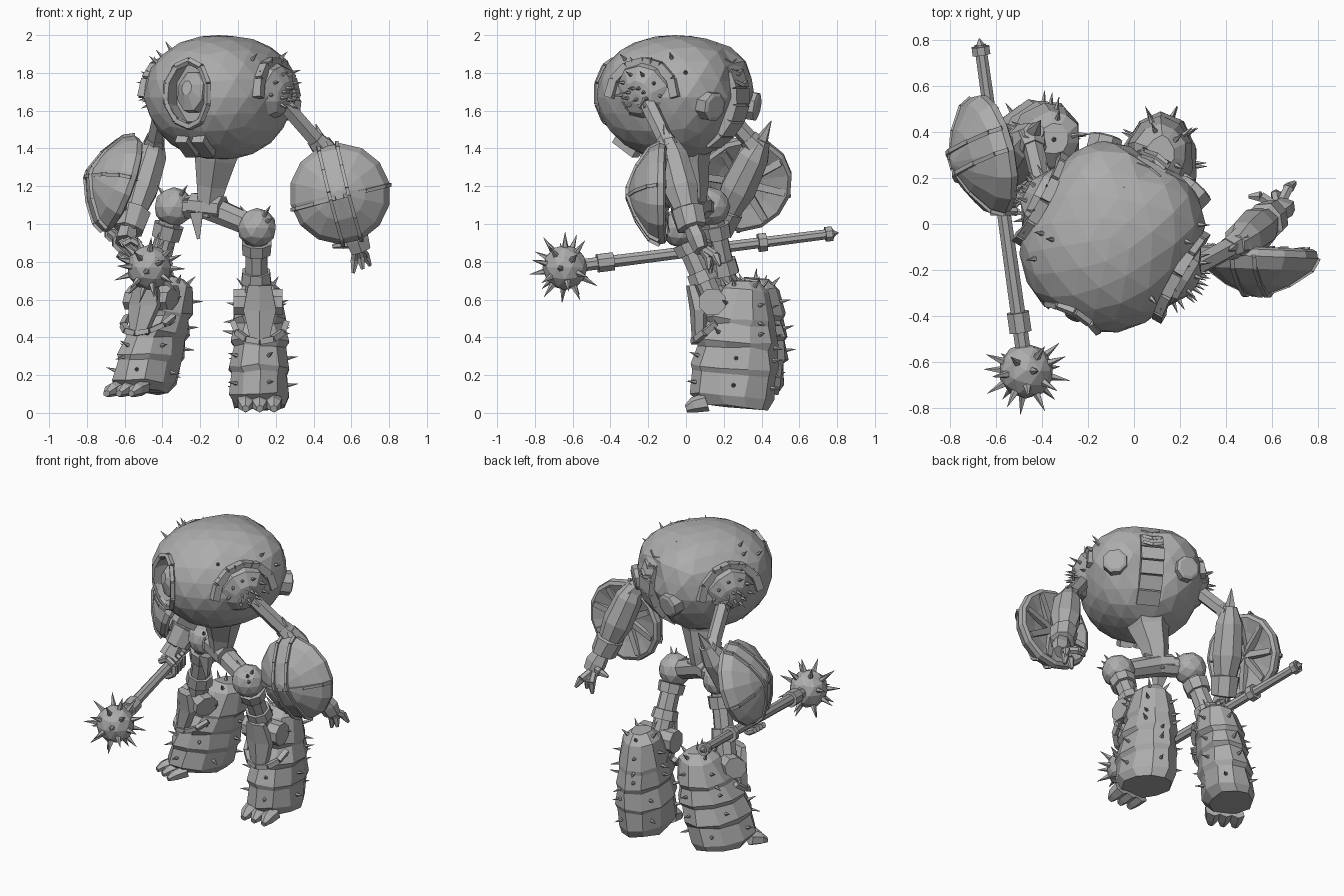
import bpy, bmesh, math, random
from mathutils import Vector as V, Matrix

random.seed(4)
if "Cube" in bpy.data.objects:
    bpy.data.objects.remove(bpy.data.objects["Cube"])

steel = bpy.data.materials.new("grey steel")
steel.use_nodes = True
GREY = (0.42, 0.42, 0.42, 1)
steel.diffuse_color = GREY
steel.node_tree.nodes["Principled BSDF"].inputs["Base Color"].default_value = GREY


def finish(name, bm):
    bmesh.ops.remove_doubles(bm, verts=bm.verts, dist=0.0005)
    bmesh.ops.recalc_face_normals(bm, faces=bm.faces)
    mesh = bpy.data.meshes.new(name)
    bm.to_mesh(mesh)
    bm.free()
    mesh.materials.append(steel)
    ob = bpy.data.objects.new(name, mesh)
    bpy.context.collection.objects.link(ob)
    return ob


def parts(name, lofts, n=8, jitter=0, warp=None):
    """Each loft is a list of stations (point, radius[, second radius]); warp moves local points."""
    bm = bmesh.new()
    for stations in lofts:
        d = (V(stations[-1][0]) - V(stations[0][0])).normalized()
        ax = V((0, 1, 0) if abs(d.z) > 0.6 else (0, 0, 1)).cross(d).normalized()
        ay = d.cross(ax)
        rings = []
        for p, ra, *rb in stations:
            rb = rb[0] if rb else ra
            ring = []
            for i in range(n):
                a = math.tau * (i + 0.5) / n
                off = V([random.uniform(-jitter, jitter) for _ in "xyz"])
                co = V(p) + ax * ra * math.cos(a) + ay * rb * math.sin(a) + off
                ring.append(bm.verts.new(warp(*co) if warp else co))
            rings.append(ring)
        for r, s in zip(rings, rings[1:]):
            for i in range(n):
                bm.faces.new((r[i], r[i - 1], s[i - 1], s[i]))
        bm.faces.new(rings[0])
        bm.faces.new(rings[-1])
    return finish(name, bm)


def loft(name, stations, n=8, jitter=0, warp=None):
    return parts(name, [stations], n, jitter, warp)


def rod(name, a, b, r, r2=None, n=8):
    return loft(name, [(a, r), (b, r if r2 is None else r2)], n)


def segments(pts, *r):
    return [[(a, *r), (b, *r)] for a, b in zip(pts, pts[1:])]


def ball(name, c, r):
    bm = bmesh.new()
    bmesh.ops.create_icosphere(bm, subdivisions=2, radius=r, matrix=Matrix.Translation(c))
    return finish(name, bm)


def spikes(name, ob, rule, length, radius, every=1):
    """Cones standing on the faces that satisfy the rule."""
    faces = [p for p in ob.data.polygons if rule(p.center, p.normal)][::every]
    parts(name, [[(p.center - p.normal * 0.01, radius), (p.center + p.normal * length, 0.001)]
                 for p in faces], 5)


def lerp(a, b, t):
    return V(a).lerp(V(b), t)


# Body frame: the torso and right leg are turned toward the model's right
TURN = Matrix.Rotation(math.radians(-29), 3, "Z")


def B(x, y, z):
    return TURN @ V((x, y, z)) + V((-0.1, -0.06, 0))


# Torso: round in front, boxy behind, tapering to the waist
bm = bmesh.new()
bmesh.ops.create_icosphere(bm, subdivisions=3, radius=1)
for v in bm.verts:
    power = 2.2 + 0.7 * max(0, v.co.y)
    p = v.co / sum(abs(c) ** power for c in v.co) ** (1 / power)
    k = 1 + random.uniform(-0.012, 0.012)
    if p.y > 0.3 and abs(p.x) < 0.2:
        k *= 0.95
    if p.z < 0:
        k *= 1 + (0.1 + 0.18 * max(0, p.y)) * p.z
    depth = 0.415 if p.y < 0 else 0.395
    v.co = B(p.x * 0.375 * k, p.y * depth * k, 1.67 + p.z * 0.33)
torso = finish("torso", bm)

# Face opening cut into the shell, with rim and eye
cutter = loft("face_cutter", [((0.02, -0.6, 1.69), 0.125, 0.175), ((0.02, -0.31, 1.69), 0.11, 0.16)], warp=B)
cutter.hide_render = True
cut = torso.modifiers.new("face", "BOOLEAN")
cut.object = cutter
cut.solver = "EXACT"
bpy.context.view_layer.objects.active = torso
bpy.ops.object.modifier_apply(modifier="face")
bpy.data.objects.remove(cutter)
rim = []
for i in range(11):
    a = math.tau * i / 10
    x, z = 0.13 * math.sin(a), 0.175 * math.cos(a)
    depth = math.sqrt(1 - (x / 0.4) ** 2 - (z / 0.36) ** 2)
    rim.append((x + 0.02, -0.41 * depth, 1.69 + z))
parts("face_rim", segments(rim, 0.02), 5, warp=B)
loft("eye", [((0.02, -0.29, 1.70), 0.09, 0.12), ((0.02, -0.35, 1.70), 0.08, 0.11),
             ((0.02, -0.39, 1.72), 0.03, 0.04)], warp=B)
parts("jaw_plates", [[((s * 0.05, -0.32, 1.45), 0.05, 0.03), ((s * 0.05, -0.2, 1.37), 0.05, 0.03)]
                     for s in (-1, 1)], 4, warp=B)

# Spine band with chevron vents
spine = []
for i in range(9):
    a = math.radians(-55 + i * 16)
    spine.append((0, 0.39 * math.cos(a), 1.67 + 0.3 * math.sin(a)))
parts("spine", segments(spine, 0.1, 0.04), 4, warp=B)
vents = []
for i in range(5):
    a = math.radians(15 + i * 11)
    y, z = 0.415 * math.cos(a), 1.67 + 0.325 * math.sin(a)
    vents += segments([(-0.06, y, z), (0, y + 0.012, z - 0.02), (0.06, y, z)], 0.014)
parts("spine_vents", vents, 4, warp=B)

for side, s in (("left", 1), ("right", -1)):
    loft(side + "_exhaust", [((s * 0.2, 0.26, 1.64), 0.08), ((s * 0.23, 0.37, 1.62), 0.078),
                             ((s * 0.232, 0.378, 1.62), 0.06)], warp=B)
    # Shoulder socket with spikes and an arched guard
    cap = loft(side + "_shoulder", [((s * 0.26, 0, 1.7), 0.18), ((s * 0.35, 0, 1.69), 0.155),
                                    ((s * 0.4, 0, 1.67), 0.09), ((s * 0.415, 0, 1.66), 0.03)],
               10, 0.006, B)
    out = TURN @ V((s, 0, 0))
    spikes(side + "_shoulder_spikes", cap, lambda c, n: n.dot(out) > 0.3 and c.z > 1.62, 0.05, 0.013)
    arch = [(s * (0.35 - 0.02 * math.sin(a)), 0.2 * math.cos(a), 1.67 + 0.19 * math.sin(a))
            for a in [math.pi * i / 6 for i in range(7)]]
    parts(side + "_shoulder_guard", segments(arch, 0.033), 4, warp=B)
spikes("torso_spikes", torso, lambda c, n: c.z > 1.8 and abs(n.dot(TURN @ V((1, 0, 0)))) > 0.5,
       0.05, 0.014, 5)

# Waist and pelvis
pelvis = V((-0.16, 0.04, 1.09))
loft("waist", [((-0.11, 0.0, 1.44), 0.16, 0.16), ((-0.12, 0.0, 1.34), 0.125, 0.125),
               ((-0.14, 0.03, 1.2), 0.09, 0.09), ((-0.16, 0.04, 1.04), 0.055, 0.06)], 6)
rod("pelvis", pelvis + V((0.08, -0.04, -0.01)), pelvis - V((0.08, -0.04, -0.01)), 0.07)
rod("pelvis_flap", pelvis + V((-0.06, -0.06, -0.03)), pelvis + V((-0.05, -0.07, -0.17)), 0.05, 0.01, 4)

# Calf bands: height, forward offset, half width, half depth
CALF = [(0.7, 0.3, 0.06, 0.07), (0.65, 0.3, 0.115, 0.13), (0.5, 0.28, 0.15, 0.19),
        (0.47, 0.28, 0.14, 0.18), (0.38, 0.265, 0.158, 0.22), (0.35, 0.26, 0.145, 0.21),
        (0.24, 0.25, 0.168, 0.235), (0.21, 0.25, 0.15, 0.22), (0.09, 0.235, 0.165, 0.225),
        (0.035, 0.25, 0.135, 0.18)]


def leg(side, hip, place):
    hip, knee = V(hip), place(-0.02, 0.13, 0.6)
    rod(side + "_hip_link", pelvis, hip, 0.07, 0.06)
    joint = ball(side + "_hip_ball", hip, 0.105)
    spikes(side + "_hip_spikes", joint, lambda c, n: n.z > 0.3 and n.y < 0.3, 0.05, 0.014, 6)
    parts(side + "_thigh", [[(lerp(hip, knee, 0.1), 0.06), (knee, 0.065)],
                            [(lerp(hip, knee, 0.2), 0.085), (lerp(hip, knee, 0.35), 0.08)],
                            [(lerp(hip, knee, 0.6), 0.078), (lerp(hip, knee, 0.75), 0.085)]])
    loft(side + "_knee_axle", [((-0.14, 0.13, 0.59), 0.075), ((0.12, 0.13, 0.59), 0.075)], warp=place)
    loft(side + "_knee_guard", [((0, 0.02, 0.68), 0.07, 0.03), ((0, 0.06, 0.55), 0.1, 0.05),
                                ((0, 0.06, 0.4), 0.06, 0.04)], 6, warp=place)
    strap = [(0.14 * math.cos(a), 0.15 + 0.12 * math.sin(a), 0.48 + 0.1 * math.sin(a))
             for a in [-math.pi * i / 6 for i in range(7)]]
    parts(side + "_knee_strap", segments(strap, 0.022), 4, warp=place)
    calf = loft(side + "_calf", [((0, y, z), rx, ry) for z, y, rx, ry in CALF], 10, 0.008, place)
    spikes(side + "_calf_spikes", calf, lambda c, n: c.z > 0.12 and n.z > -0.25, 0.055, 0.014, 2)
    parts(side + "_toes", [[((x, 0.1, 0.06), 0.05), ((x, 0.03, 0.045), 0.042),
                            ((x, -0.01, 0.025), 0.02)] for x in (-0.075, 0, 0.075)], 6, warp=place)


leg("left", (0.1, -0.03, 0.98), lambda x, y, z: V((x + 0.115, y + 0.01, z - 0.003)))
leg("right", (-0.34, 0.13, 1.09),
    lambda x, y, z: TURN @ V((x, y - 0.27, 0.9 * z + 0.08)) + V((-0.37 - (0.65 - z) * 0.2, 0.34, 0)))

# Round shields: distance along the normal and radius
DOME = [(0.175, 0.02), (0.125, 0.14), (0.055, 0.24), (0.0, 0.268)]


def shield(side, centre, normal, tilt):
    c, n = V(centre), V(normal).normalized()
    back = [(c + n * 0.02, 0.001), (c - n * 0.01, 0.15), (c - n * 0.04, 0.24), (c - n * 0.03, 0.262)]
    loft(side + "_shield", back + [(c + n * h, r) for h, r in reversed(DOME)], 14)
    u = Matrix.Rotation(tilt, 3, n) @ n.cross(V((0, 0, 1))).normalized()
    w = n.cross(u)
    bands = []
    for d, e, shift in ((u, w, 0.02), (w, u, 0.05), (w, u, -0.05)):
        pts = [c + e * shift + n * h * 0.97 - d * r for h, r in reversed(DOME)]
        pts += [c + e * shift + n * h * 0.97 + d * r for h, r in DOME]
        bands += segments(pts, 0.013)
    parts(side + "_shield_bands", bands, 4)
    parts(side + "_shield_ribs", [[(c + n * 0.01, 0.03),
                                   (c - n * 0.03 + (u * math.cos(a) + w * math.sin(a)) * 0.23, 0.025)]
                                  for a in [math.tau * i / 8 for i in range(8)]], 4)


def arm(side, shoulder, elbow, wrist):
    parts(side + "_upper_arm", [[(shoulder, 0.046), (elbow, 0.046)],
                                [(shoulder, 0.07), (lerp(shoulder, elbow, 0.2), 0.055)],
                                [(lerp(shoulder, elbow, 0.8), 0.052), (elbow, 0.067)]], 6)
    top = lerp(elbow, wrist, -0.12)
    loft(side + "_forearm", [(top, 0.045), (lerp(elbow, wrist, 0.1), 0.088), (lerp(elbow, wrist, 0.5), 0.098),
                             (lerp(elbow, wrist, 0.75), 0.075), (lerp(elbow, wrist, 0.76), 0.09),
                             (wrist, 0.08), (lerp(elbow, wrist, 1.02), 0.05)], 8, 0.005)
    rod(side + "_elbow_spike", elbow, lerp(elbow, wrist, -0.34), 0.05, 0.002, 5)


# Left arm with open hand
arm("left", B(0.34, 0.0, 1.69), V((0.46, -0.08, 1.39)), V((0.6, 0.03, 0.98)))
shield("left", (0.54, -0.14, 1.16), (-0.04, -1, 0), 0.25)
loft("left_palm", [((0.6, 0.03, 0.99), 0.05, 0.045), ((0.63, 0.06, 0.92), 0.07, 0.05),
                   ((0.65, 0.08, 0.86), 0.06, 0.04)], 6)
palm = V((0.63, 0.07, 0.89))
fingers = []
for tip in ((0.5, 0.12, 0.88), (0.61, 0.13, 0.74), (0.66, 0.12, 0.76), (0.7, 0.18, 0.78)):
    mid = lerp(palm, tip, 0.6) + V((0, 0.02, 0.01))
    fingers += [[(palm, 0.022), (mid, 0.024)], [(mid, 0.026), (tip, 0.01)]]
parts("left_fingers", fingers, 6)

# Right arm gripping the mace
arm("right", B(-0.34, 0.02, 1.68), V((-0.45, 0.38, 1.4)), V((-0.58, 0.17, 0.97)))
shield("right", (-0.635, 0.3, 1.215), (-0.92, -0.2, 0.33), 0.2)
head, tail = V((-0.47, -0.64, 0.77)), V((-0.67, 0.78, 0.95))
grip = lerp(head, tail, 0.53)
loft("right_palm", [((-0.58, 0.16, 0.98), 0.05), (grip + V((-0.02, 0, 0.04)), 0.06, 0.07)], 6)
axis = (tail - head).normalized()
fingers = []
for k in (-0.06, -0.02, 0.02, 0.06):
    curl = [grip + axis * k + V((0.06 * math.sin(a), 0, 0.06 * math.cos(a)))
            for a in [math.radians(t) for t in range(-60, 241, 60)]]
    fingers += segments(curl, 0.02)
parts("right_fingers", fingers, 6)

# Mace: shaft, collars, pommel and evenly spiked head
rod("mace_shaft", head, tail, 0.036, 0.028)
parts("mace_collars", [[(lerp(head, tail, t), 0.052), (lerp(head, tail, t + 0.03), 0.052)]
                       for t in (0.12, 0.15, 0.72)], 8)
rod("mace_pommel", lerp(head, tail, 0.97), lerp(head, tail, 0.995), 0.042)
rod("mace_pommel_tip", tail, lerp(head, tail, 1.02), 0.02, 0.002, 5)
ball("mace_head", head, 0.12)
thorns = []
for i in range(26):
    h, a = 1 - (i + 0.5) / 13, i * 2.4
    d = V((math.cos(a) * math.sqrt(1 - h * h), math.sin(a) * math.sqrt(1 - h * h), h))
    if d.dot(axis) < 0.85:
        thorns.append([(head + d * 0.1, 0.02), (head + d * 0.195, 0.001)])
parts("mace_spikes", thorns, 5)
